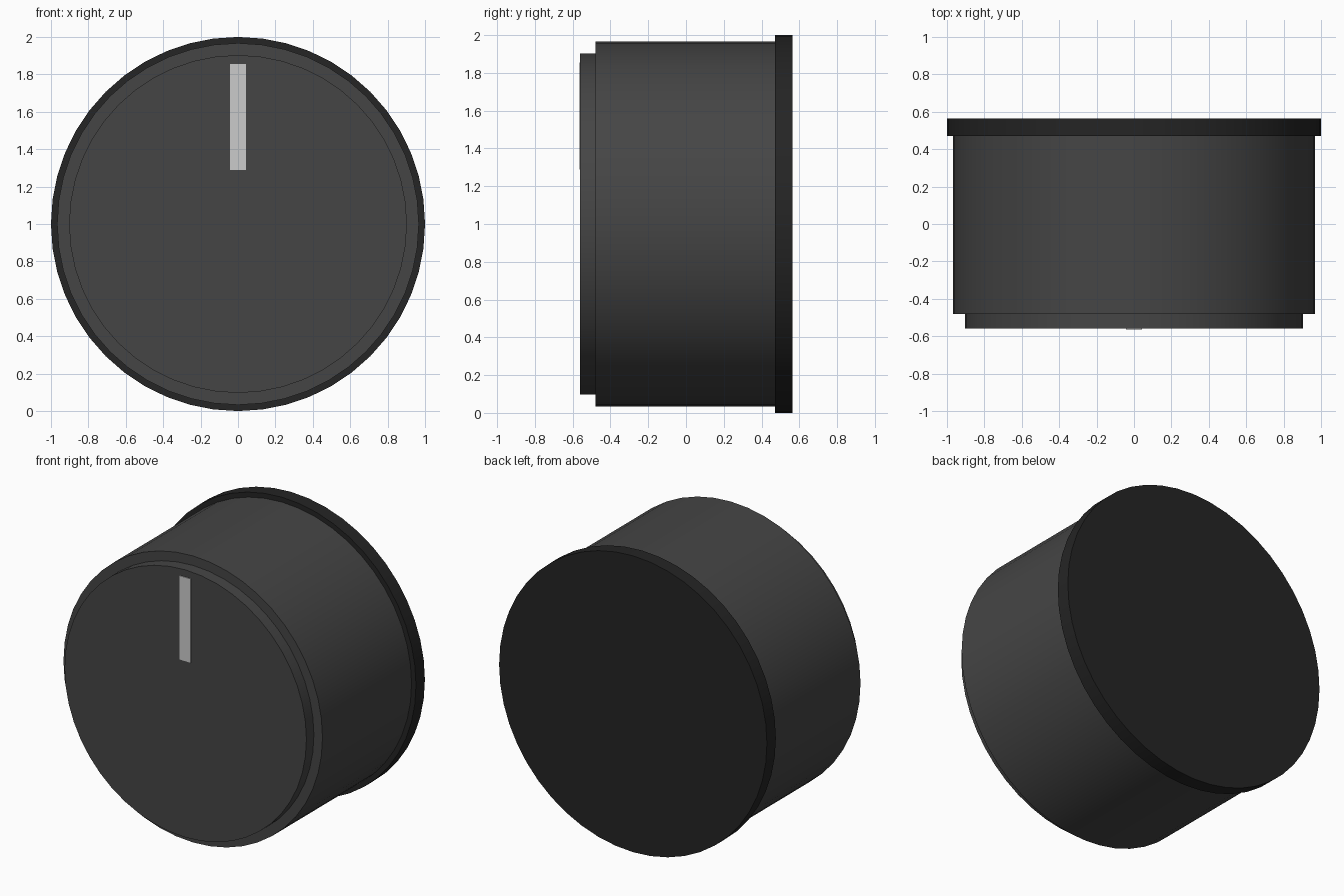
import bpy, math

old = bpy.data.objects.get("Cube")
if old:
    bpy.data.objects.remove(old, do_unlink=True)


def material(name, rgb):
    m = bpy.data.materials.new(name)
    m.use_nodes = True
    m.diffuse_color = (*rgb, 1)
    m.node_tree.nodes["Principled BSDF"].inputs["Base Color"].default_value = (*rgb, 1)
    return m


charcoal = material("charcoal plastic", (0.06, 0.06, 0.06))
black = material("black plastic", (0.018, 0.018, 0.018))
light_grey = material("light grey paint", (0.6, 0.6, 0.6))


def disc(name, radius, y0, y1, mat, sides=48):
    """Cylinder along y, centred on the knob axis."""
    bpy.ops.mesh.primitive_cylinder_add(
        vertices=sides, radius=radius, depth=y1 - y0,
        location=(0, (y0 + y1) / 2, 1), rotation=(math.pi / 2, 0, 0))
    ob = bpy.context.object
    ob.name = name
    ob.data.materials.append(mat)
    bpy.ops.object.shade_smooth_by_angle(angle=math.radians(30))
    return ob


# Knob: rear flange, grip body and stepped front cap
disc("rear_flange", 1.0, 0.47, 0.565, black)
disc("grip_body", 0.967, -0.48, 0.47, charcoal)
disc("front_cap", 0.903, -0.56, -0.48, charcoal)

# Pointer mark on the front face
bpy.ops.mesh.primitive_cube_add(size=1, location=(0, -0.5615, 1.572))
pointer = bpy.context.object
pointer.name = "pointer_mark"
pointer.scale = (0.084, 0.007, 0.566)
pointer.data.materials.append(light_grey)
bpy.ops.object.transform_apply(location=False, rotation=False, scale=True)
